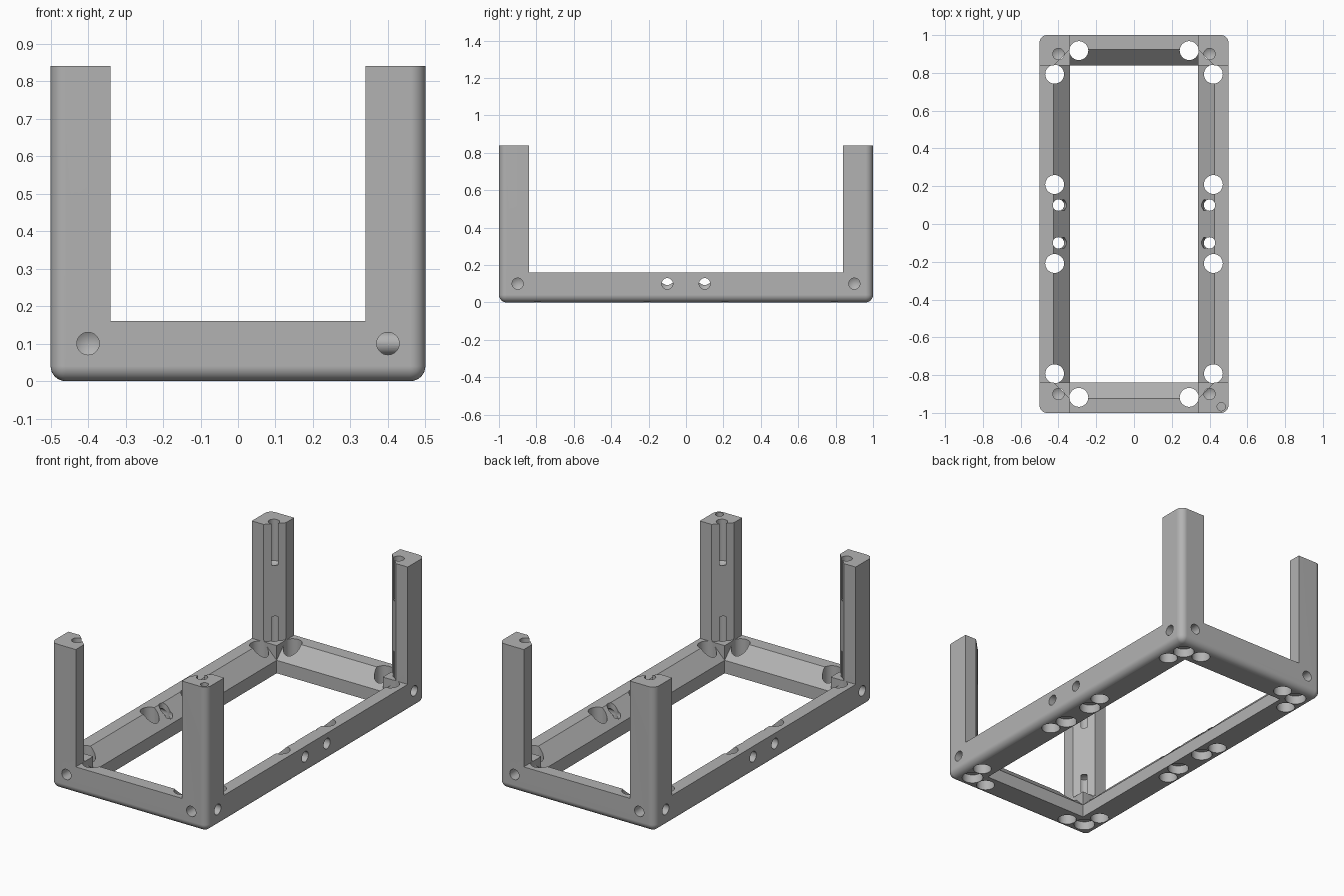
import bpy, bmesh, math
from mathutils import Vector

if "Cube" in bpy.data.objects:
    bpy.data.objects.remove(bpy.data.objects["Cube"])

W, L, H = 0.5, 1.0, 0.84      # half width, half length, height
T, C = 0.16, 0.085            # bar thickness, inner chamfer
IX, IY = W - T, L - T         # inner opening
HOLE = 0.03                   # screw hole radius

grey = bpy.data.materials.new("plain_grey")
grey.diffuse_color = (0.45, 0.45, 0.45, 1)
grey.use_nodes = True
grey.node_tree.nodes["Principled BSDF"].inputs["Base Color"].default_value = grey.diffuse_color


def to_object(name, bm):
    bmesh.ops.recalc_face_normals(bm, faces=bm.faces[:])
    me = bpy.data.meshes.new(name)
    bm.to_mesh(me)
    bm.free()
    ob = bpy.data.objects.new(name, me)
    bpy.context.collection.objects.link(ob)
    return ob


def prism(points, axis, a, b):
    """Extrude a 2D polygon along an axis from a to b."""
    place = {"x": lambda p, d: (d, p[0], p[1]),
             "y": lambda p, d: (p[0], d, p[1]),
             "z": lambda p, d: (p[0], p[1], d)}[axis]
    bm = bmesh.new()
    lo = [bm.verts.new(place(p, a)) for p in points]
    hi = [bm.verts.new(place(p, b)) for p in points]
    bm.faces.new(lo)
    bm.faces.new(hi)
    n = len(points)
    for i in range(n):
        j = (i + 1) % n
        bm.faces.new((lo[i], lo[j], hi[j], hi[i]))
    return to_object("cutter", bm)


def rect(x, y0, y1):
    return [(-x, y0), (x, y0), (x, y1), (-x, y1)]


def bore(pos, direction, steps, tip=0.0):
    """Turned cutter: steps are (radius, depth); tip adds a drill point."""
    n = 32
    q = Vector(direction).to_track_quat("Z", "Y")
    pos = Vector(pos)
    bm = bmesh.new()
    rings = []
    for r, d in steps:
        rings.append([bm.verts.new(pos + q @ Vector(
            (r * math.cos(2 * math.pi * k / n), r * math.sin(2 * math.pi * k / n), d)))
            for k in range(n)])
    bm.faces.new(rings[0])
    for a, b in zip(rings, rings[1:]):
        for k in range(n):
            m = (k + 1) % n
            bm.faces.new((a[k], a[m], b[m], b[k]))
    if tip:
        apex = bm.verts.new(pos + q @ Vector((0, 0, steps[-1][1] + tip)))
        for k in range(n):
            bm.faces.new((rings[-1][k], rings[-1][(k + 1) % n], apex))
    else:
        bm.faces.new(rings[-1])
    return to_object("cutter", bm)


def cut(ob, cutter):
    mod = ob.modifiers.new("cut", "BOOLEAN")
    mod.operation = "DIFFERENCE"
    mod.solver = "EXACT"
    mod.object = cutter
    bpy.context.view_layer.update()
    me = bpy.data.meshes.new_from_object(
        ob.evaluated_get(bpy.context.evaluated_depsgraph_get()))
    ob.modifiers.clear()
    ob.data = me
    bpy.data.objects.remove(cutter)


# Outer block, rounded on the upright and bottom edges
bm = bmesh.new()
bmesh.ops.create_cube(bm, size=1)
for v in bm.verts:
    v.co = Vector((v.co.x * 2 * W, v.co.y * 2 * L, (v.co.z + 0.5) * H))
edges = [e for e in bm.edges if min(v.co.z for v in e.verts) < 0.01]
bmesh.ops.bevel(bm, geom=edges, offset=0.04, segments=8, profile=0.5, affect="EDGES")
frame = to_object("corner_post_frame", bm)

# Openings through the sides, the ends and the floor
cut(frame, prism(rect(IY, T, 1.2), "x", -1, 1))
cut(frame, prism(rect(IX, T, 1.2), "y", -2, 2))
cut(frame, prism([(-IX, -IY), (IX, -IY), (IX, IY), (-IX, IY)], "z", -1, 2))

# Inner chamfers on the bars and posts; the corner blocks stay square
E = 0.05


def trough(half):
    return [(half - E, T - C - E), (half + C + E, T + E),
            (-half - C - E, T + E), (-half + E, T - C - E)]


cut(frame, prism(trough(IX), "y", -IY, IY))
cut(frame, prism(trough(IY), "x", -IX, IX))
a, b = (IX - E, IY + C + E), (IX + C + E, IY - E)
cut(frame, prism([a, b, (b[0], -b[1]), (a[0], -a[1]), (-a[0], -a[1]),
                  (-b[0], -b[1]), (-b[0], b[1]), (-a[0], a[1])], "z", T, 1.2))

head = [(0.057, -0.02), (0.057, 0.05), (HOLE, 0.05)]
for sx in (-1, 1):
    for sy in (-1, 1):
        x, y = 0.4 * sx, 0.9 * sy
        # Round pockets through the bars
        for p in ((0.42 * sx, 0.793 * sy), (0.42 * sx, 0.209 * sy), (0.292 * sx, 0.918 * sy)):
            cut(frame, bore((*p, 0), (0, 0, 1), [(0.05, -0.02), (0.05, T + 0.01)]))
        # Screw holes from below, at the corners and at mid length
        cut(frame, bore((x, y, 0), (0, 0, 1), head + [(HOLE, 0.30)], 0.018))
        cut(frame, bore((x, 0.1 * sy, 0), (0, 0, 1), head + [(HOLE, 0.2)]))
        # Screw holes down into the post tops
        cut(frame, bore((x, y, H), (0, 0, -1), [(HOLE, -0.02), (HOLE, 0.24)], 0.018))
        # Screw holes in the sides and ends
        side = [(HOLE, -0.02), (HOLE, 0.13)]
        cut(frame, bore((x, L * sy, 0.1), (0, -sy, 0), side, 0.018))
        cut(frame, bore((W * sx, y, 0.1), (-sx, 0, 0), side, 0.018))
        cut(frame, bore((W * sx, 0.1 * sy, 0.1), (-sx, 0, 0), side, 0.018))

# Small locating dimple on one post top
cut(frame, bore((0.462, -0.967, H), (0, 0, -1), [(0.022, -0.02), (0.022, 0.02)]))

# Colour and shading
frame.data.materials.clear()
frame.data.materials.append(grey)
for p in frame.data.polygons:
    p.material_index = 0
bpy.ops.object.select_all(action="DESELECT")
frame.select_set(True)
bpy.context.view_layer.objects.active = frame
bpy.ops.object.shade_smooth_by_angle(angle=math.radians(20))
wn = frame.modifiers.new("even_shading", "WEIGHTED_NORMAL")
wn.keep_sharp = True
